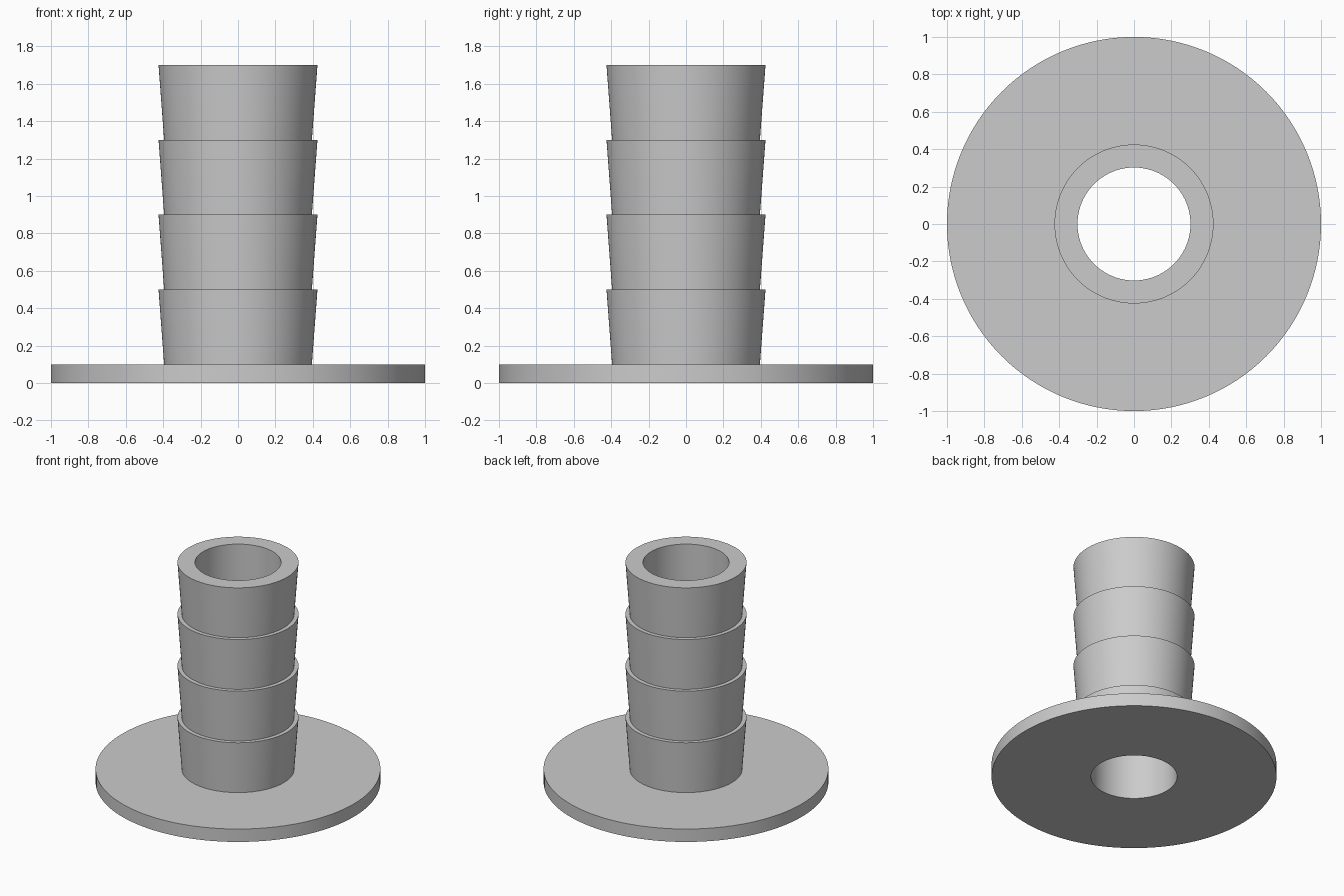
import bpy
import bmesh
import math

cube = bpy.data.objects.get("Cube")
if cube:
    bpy.data.objects.remove(cube, do_unlink=True)

SEGMENTS = 128
BORE, WAIST, LIP, FLANGE = 0.302, 0.395, 0.425, 1.0
FLANGE_TOP, BARB_HEIGHT, BARBS = 0.1, 0.4, 4

# Plain grey material
grey = bpy.data.materials.new("plain grey")
grey.use_nodes = True
colour = (0.6, 0.6, 0.6, 1)
grey.diffuse_color = colour
grey.node_tree.nodes["Principled BSDF"].inputs["Base Color"].default_value = colour


def lathe(name, profile):
    """Revolve a closed (radius, height) profile around the z axis."""
    bm = bmesh.new()
    verts = [bm.verts.new((r, 0, z)) for r, z in profile]
    edges = [bm.edges.new((a, b)) for a, b in zip(verts, verts[1:] + verts[:1])]
    bmesh.ops.spin(bm, geom=verts + edges, cent=(0, 0, 0), axis=(0, 0, 1),
                   angle=math.tau, steps=SEGMENTS, use_merge=True)
    bmesh.ops.remove_doubles(bm, verts=bm.verts, dist=0.0001)
    bmesh.ops.recalc_face_normals(bm, faces=bm.faces)
    mesh = bpy.data.meshes.new(name)
    bm.to_mesh(mesh)
    bm.free()
    mesh.materials.append(grey)
    obj = bpy.data.objects.new(name, mesh)
    bpy.context.collection.objects.link(obj)
    bpy.ops.object.select_all(action="DESELECT")
    obj.select_set(True)
    bpy.context.view_layer.objects.active = obj
    bpy.ops.object.shade_smooth_by_angle(angle=math.radians(30))
    return obj


# Flange disc, then the stacked flared barbs, around one through bore
profile = [(BORE, 0), (FLANGE, 0), (FLANGE, FLANGE_TOP)]
for i in range(BARBS):
    base = FLANGE_TOP + i * BARB_HEIGHT
    profile += [(WAIST, base), (LIP, base + BARB_HEIGHT)]
profile.append((BORE, FLANGE_TOP + BARBS * BARB_HEIGHT))
lathe("flanged_barbed_sleeve", profile)
